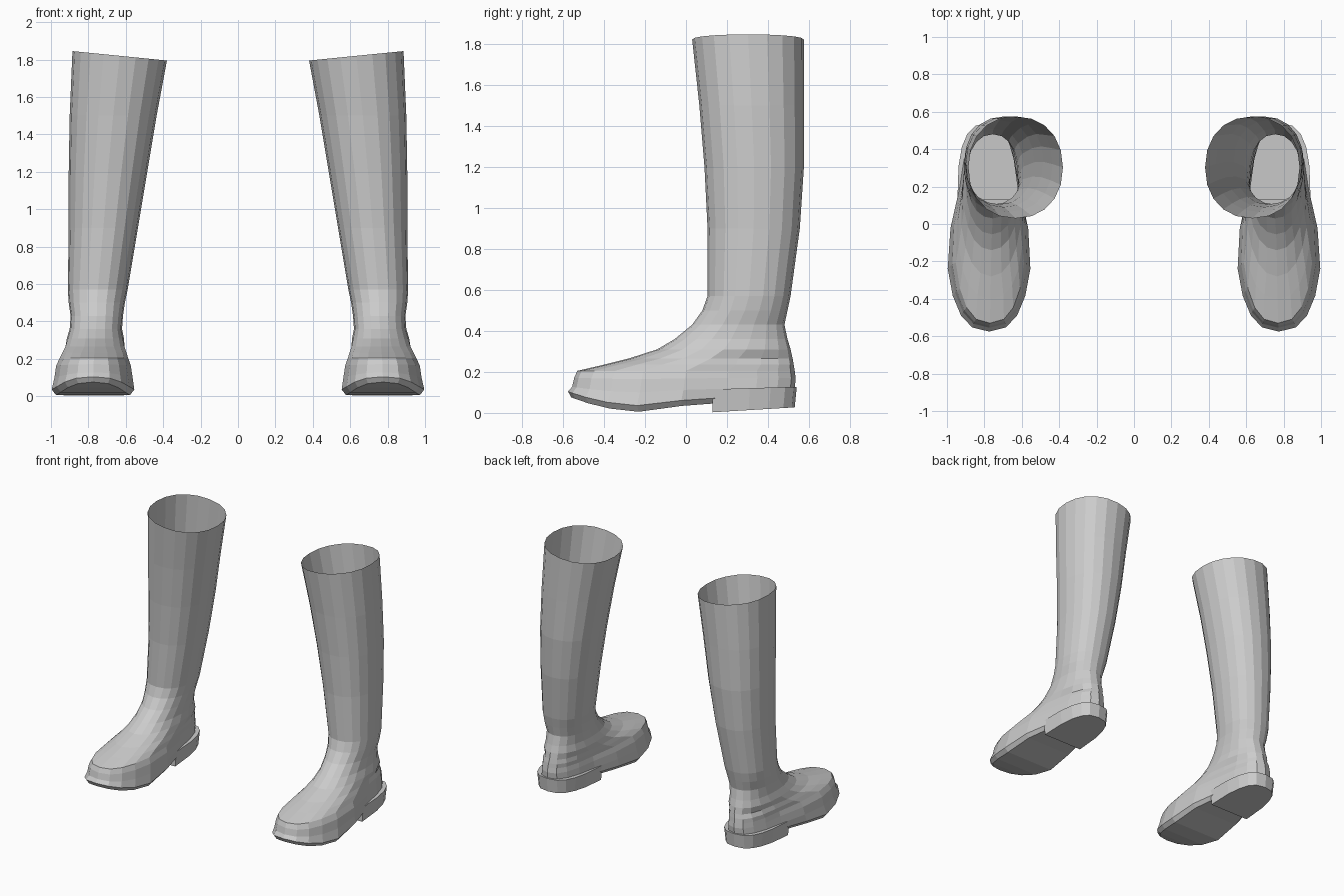
import bpy, bmesh, math

cube = bpy.data.objects.get("Cube")
if cube:
    bpy.data.objects.remove(cube, do_unlink=True)

SIDES = 20      # points around each ring

grey = bpy.data.materials.new("light grey rubber")
grey.use_nodes = True
COLOUR = (0.6, 0.6, 0.6, 1)
grey.diffuse_color = COLOUR
grey.node_tree.nodes["Principled BSDF"].inputs["Base Color"].default_value = COLOUR


def smooth(value, low, high):
    t = min(max((value - low) / (high - low), 0), 1)
    return t * t * (3 - 2 * t)


def power(value, exponent):
    return math.copysign(abs(value) ** exponent, value)


def sole_rise(y):
    """Toe spring in front of the ball, raised arch behind it."""
    if y < -0.2:
        return 0.075 * ((y + 0.2) / 0.37) ** 2
    return 0.045 * smooth(y, -0.2, 0.1)


def ring(z, bend, front, back, toe_in, toe_out, heel_in, heel_out):
    """Closed outline whose width changes from the toe end to the heel end."""
    e = 0.8 if z < 0.25 else 0.92
    points = []
    for i in range(SIDES):
        a = 2 * math.pi * i / SIDES
        v = (1 - power(math.cos(a), e)) / 2
        w = smooth(v, 0.35, 0.75)
        inner = toe_in + (heel_in - toe_in) * w
        outer = toe_out + (heel_out - toe_out) * w
        x = (inner + outer) / 2 + (outer - inner) / 2 * power(math.sin(a), e)
        y = front + (back - front) * v
        tilt = 0.1 * (x - 0.63) if z > 1.7 else 0
        points.append((x, y, z + bend * sole_rise(y) + tilt))
    return points


def loft(bm, rings):
    """Skin a list of rings with quads and return their vertices."""
    rows = [[bm.verts.new(p) for p in r] for r in rings]
    for low, high in zip(rows, rows[1:]):
        n = len(low)
        for i in range(n):
            j = (i + 1) % n
            bm.faces.new((low[i], low[j], high[j], high[i]))
    return rows


def finish(bm, name, side):
    for v in bm.verts:
        v.co.x *= side
    bmesh.ops.recalc_face_normals(bm, faces=bm.faces)
    mesh = bpy.data.meshes.new(name)
    bm.to_mesh(mesh)
    bm.free()
    mesh.materials.append(grey)
    bpy.context.collection.objects.link(bpy.data.objects.new(name, mesh))


# Foot: height, sole bend, front, back, toe inner/outer, heel inner/outer
FOOT = [
    (0.005, 1.0, -0.56, 0.52, 0.57, 0.98, 0.63, 0.91),
    (0.035, 0.9, -0.575, 0.53, 0.545, 1.005, 0.61, 0.93),
    (0.1, 0.4, -0.555, 0.53, 0.555, 0.99, 0.61, 0.935),
    (0.165, 0.1, -0.545, 0.535, 0.565, 0.98, 0.615, 0.925),
    (0.205, 0, -0.53, 0.53, 0.58, 0.96, 0.62, 0.92),
    (0.235, 0, -0.4, 0.525, 0.59, 0.945, 0.62, 0.915),
    (0.265, 0, -0.28, 0.52, 0.6, 0.93, 0.62, 0.905),
]
# Ankle and shaft: height, front, back, inner, outer
SHAFT = [
    (0.31, -0.14, 0.51, 0.61, 0.915),
    (0.36, -0.055, 0.495, 0.62, 0.9),
    (0.43, 0.03, 0.48, 0.615, 0.895),
    (0.5, 0.08, 0.495, 0.605, 0.905),
    (0.57, 0.105, 0.51, 0.59, 0.91),
    (0.9, 0.105, 0.555, 0.535, 0.905),
    (1.2, 0.09, 0.575, 0.485, 0.905),
    (1.5, 0.065, 0.575, 0.435, 0.9),
    (1.82, 0.03, 0.575, 0.38, 0.885),
]


def build_upper(name, side):
    bm = bmesh.new()
    rings = [ring(*r) for r in FOOT]
    rings += [ring(z, 0, f, b, i, o, i, o) for z, f, b, i, o in SHAFT]
    bottom = loft(bm, rings)[0]
    # Curved sole closed with strips across the foot
    half = SIDES // 2
    for i in range(half):
        strip = [bottom[i], bottom[i + 1], bottom[-i - 1], bottom[-i]]
        bm.faces.new(list(dict.fromkeys(strip)))
    finish(bm, name, side)


def build_heel(name, side):
    bm = bmesh.new()
    rings = []
    for z, slope, grow in ((0.003, 0.06, -0.01), (0.115, 0.03, 0)):
        row = []
        for i in range(11):
            a = math.pi * i / 10
            x = 0.772 + (0.172 + grow) * power(math.cos(a), 0.7)
            y = 0.13 + (0.41 + grow) * power(math.sin(a), 0.7)
            row.append((x, y, z + slope * (y - 0.13)))
        rings.append(row)
    for row in loft(bm, rings):
        bm.faces.new(row)
    finish(bm, name, side)


for label, side in (("left", 1), ("right", -1)):
    build_upper(label + "_boot_upper", side)
    build_heel(label + "_boot_heel", side)
